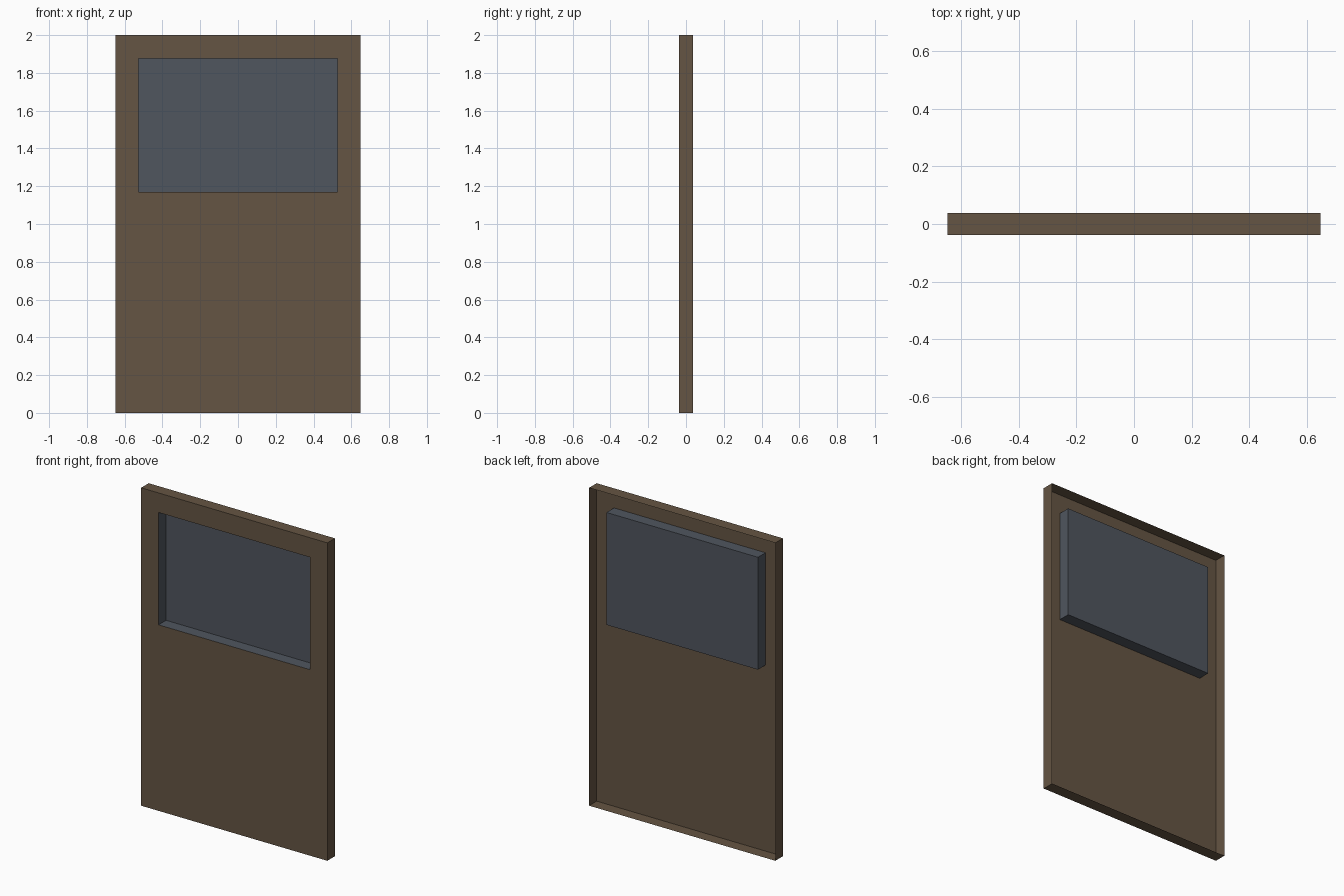
import bpy, bmesh

if "Cube" in bpy.data.objects:
    bpy.data.objects.remove(bpy.data.objects["Cube"])

W, H, D = 0.648, 2.0, 0.0375          # half width, height, half depth
WIN_X, WIN_LO, WIN_HI = 0.527, 1.17, 1.877


def material(name, rgb):
    m = bpy.data.materials.new(name)
    m.diffuse_color = (*rgb, 1.0)
    m.use_nodes = True
    m.node_tree.nodes["Principled BSDF"].inputs["Base Color"].default_value = m.diffuse_color
    return m


def rect(bm, hx, z0, z1, y):
    return [bm.verts.new((x, y, z)) for x, z in
            ((-hx, z0), (hx, z0), (hx, z1), (-hx, z1))]


def bridge(bm, a, b):
    for i in range(4):
        j = (i + 1) % 4
        bm.faces.new((a[i], a[j], b[j], b[i]))


def finish(bm, name, mat):
    me = bpy.data.meshes.new(name)
    bm.to_mesh(me)
    bm.free()
    me.materials.append(mat)
    bpy.context.collection.objects.link(bpy.data.objects.new(name, me))


brown = material("brown wood", (0.130, 0.090, 0.056))
slate = material("slate glass", (0.080, 0.092, 0.113))

# Door shell: front skin with window opening, four edge walls, open back
bm = bmesh.new()
back = rect(bm, W, 0, H, D)
front = rect(bm, W, 0, H, -D)
hole = rect(bm, WIN_X, WIN_LO, WIN_HI, -D)
bridge(bm, back, front)
bridge(bm, front, hole)
for f in bm.faces:
    f.normal_update()
    # edge walls face outward, skin faces the front
    c = f.calc_center_median()
    out = f.normal.x * c.x + f.normal.y * c.y + f.normal.z * (c.z - H / 2)
    if out < 0:
        f.normal_flip()
finish(bm, "door_shell", brown)

# Recessed window tray: inner walls and pane flush with the back
bm = bmesh.new()
rim = rect(bm, WIN_X, WIN_LO, WIN_HI, -D)
pane = rect(bm, WIN_X, WIN_LO, WIN_HI, D)
bridge(bm, rim, pane)
bm.faces.new(pane)
finish(bm, "window_tray", slate)
